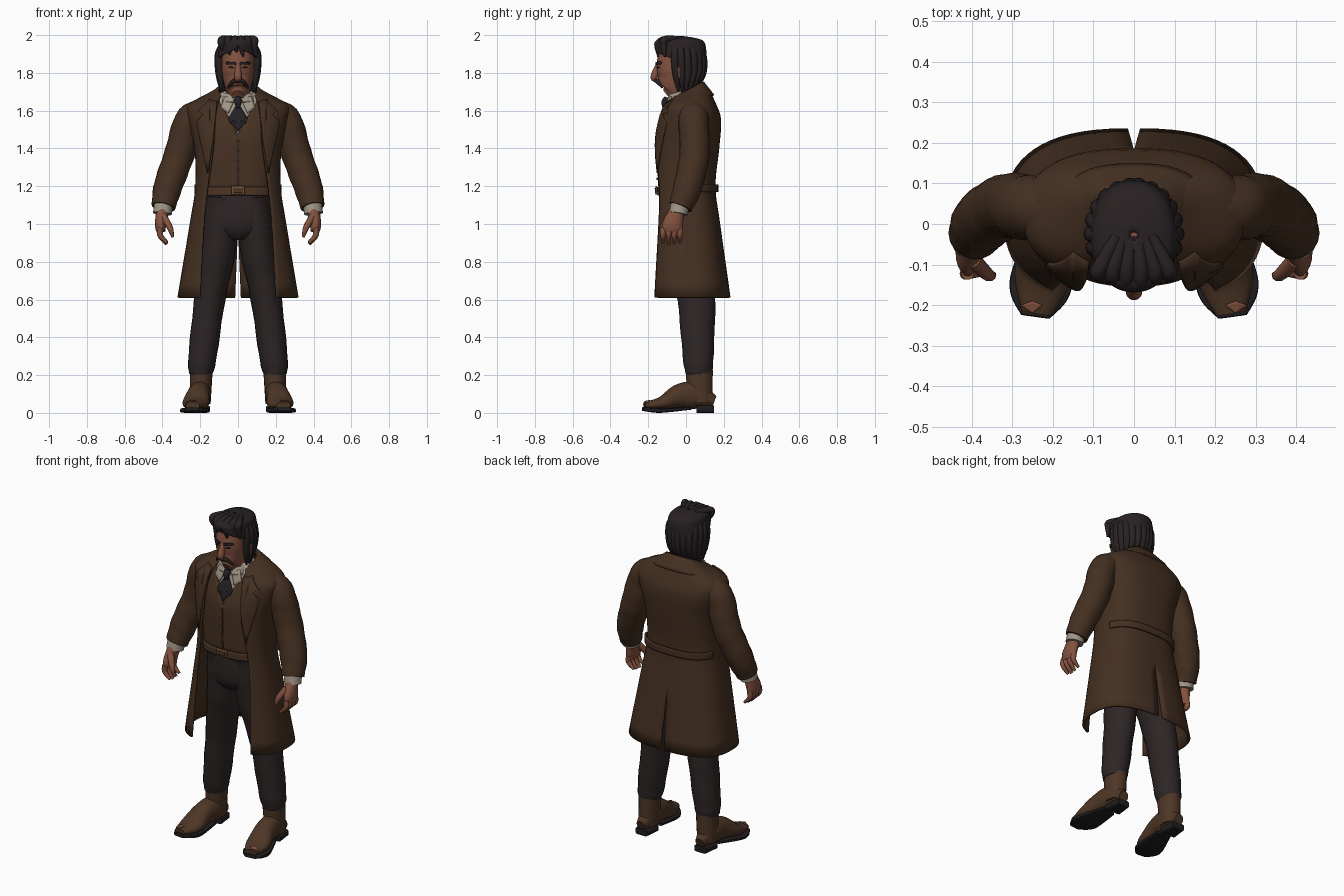
import bpy, bmesh
from math import sin, cos, pi, asin, copysign, radians
from mathutils import Vector
from mathutils.bvhtree import BVHTree

default_cube = bpy.data.objects.get("Cube")
if default_cube:
    bpy.data.objects.remove(default_cube, do_unlink=True)


def material(name, red, green, blue):
    colour = (red, green, blue, 1)
    mat = bpy.data.materials.new(name)
    mat.use_nodes = True
    mat.diffuse_color = colour
    shader = mat.node_tree.nodes["Principled BSDF"]
    shader.inputs["Base Color"].default_value = colour
    shader.inputs["Roughness"].default_value = .8
    return mat


COAT = material("coat brown", .058, .029, .015)
VEST = material("vest brown", .062, .031, .016)
TROUSERS = material("trouser charcoal", .027, .019, .019)
SKIN = material("skin", .23, .085, .05)
HAIR = material("dark hair", .021, .015, .016)
SHIRT = material("shirt cream", .36, .31, .25)
TIE = material("tie black", .017, .015, .018)
LEATHER = material("boot leather", .075, .037, .019)
SOLE = material("sole black", .014, .012, .012)
BRASS = material("buckle brass", .17, .09, .04)
parts = []


def finish(name, mesh, mat, mirror, thickness=0):
    bmesh.ops.recalc_face_normals(mesh, faces=mesh.faces)
    data = bpy.data.meshes.new(name)
    mesh.to_mesh(data)
    mesh.free()
    data.materials.append(mat)
    part = bpy.data.objects.new(name, data)
    bpy.context.scene.collection.objects.link(part)
    if mirror:
        part.modifiers.new("Mirror", 'MIRROR')
    if thickness:
        solidify = part.modifiers.new("Solidify", 'SOLIDIFY')
        solidify.thickness, solidify.offset = thickness, 0
    parts.append(part)
    return part


def spline(rows, steps):
    # Catmull-Rom interpolation of every column
    result = []
    last = len(rows) - 1
    for i in range(last):
        neighbours = (rows[max(i - 1, 0)], rows[i], rows[i + 1], rows[min(i + 2, last)])
        for step in range(steps):
            t = step / steps
            result.append([b + t / 2 * (c - a + t * (2*a - 5*b + 4*c - d + t * (3*(b - c) + d - a)))
                           for a, b, c, d in zip(*neighbours)])
    return result + [list(rows[-1])]


def skin_rings(name, rings, mat, closed, mirror, thickness=0):
    mesh = bmesh.new()
    loops = [[mesh.verts.new(point) for point in ring] for ring in rings]
    count = len(loops[0])
    for low, high in zip(loops, loops[1:]):
        for j in range(count if closed else count - 1):
            k = (j + 1) % count
            mesh.faces.new((low[j], low[k], high[k], high[j]))
    if closed:
        mesh.faces.new(loops[0][::-1])
        mesh.faces.new(loops[-1])
    return finish(name, mesh, mat, mirror, thickness)


def rounded(value, power):
    return copysign(abs(value) ** (2 / power), value)


def tube(name, mat, *rows, mirror=True, power=2, sides=20, wrinkle=0):
    # rows: centre x, y, z, then one radius or two, swept along the path
    rows = spline([row if len(row) > 4 else (*row, row[-1]) for row in rows], 6)
    points = [Vector(row[:3]) for row in rows]
    span = points[-1] - points[0]
    reference = Vector((0, 1, 0) if abs(span.x) > .8 * span.length else (1, 0, 0))
    rings = []
    for i, (*centre, wide, deep) in enumerate(rows):
        tangent = (points[min(i + 1, len(points) - 1)] - points[max(i - 1, 0)]).normalized()
        across = (reference - tangent * reference.dot(tangent)).normalized()
        along = tangent.cross(across)
        ring = []
        for j in range(sides):
            angle = 2 * pi * j / sides
            fold = 1 + wrinkle * sin(i * 1.7 + 2 * sin(angle))
            ring.append(points[i] + across * wide * fold * rounded(cos(angle), power)
                        + along * deep * fold * rounded(sin(angle), power))
        rings.append(ring)
    return skin_rings(name, rings, mat, True, mirror)


def level(z, width, front, back, edge=0, vent=0, drop=0):
    return (z, width, front, back, edge, vent, drop)


def garment(name, mat, *levels, power=2.6, start=None, segments=26):
    # half shells from the front edge round to the middle of the back
    rings = []
    for z, width, front, back, edge, vent, drop in spline(levels, 4):
        middle, half = (front + back) / 2, (back - front) / 2
        first = start or asin(min(1, max(0, edge) / width) ** (power / 2))
        final = pi - asin((max(0, vent) / width) ** (power / 2))
        ring = []
        for j in range(segments + 1):
            angle = first + (final - first) * j / segments
            y = middle - half * rounded(cos(angle), power)
            x = width * rounded(max(0, sin(angle)), power)
            ring.append((x, y, z - drop * (back - y) / (back - front)))
        rings.append(ring)
    return skin_rings(name, rings, mat, False, True, .012)


def drape(name, mat, target, *outline, gap=.005, down=False, mirror=True, thickness=.008):
    # flat outline cast onto the surface of another part
    graph = bpy.context.evaluated_depsgraph_get()
    graph.update()
    tree = BVHTree.FromObject(target, graph)
    mesh = bmesh.new()
    mesh.faces.new([mesh.verts.new((u, v, 1) if down else (u, -1, v)) for u, v in outline])
    bmesh.ops.triangulate(mesh, faces=mesh.faces[:])
    bmesh.ops.subdivide_edges(mesh, edges=mesh.edges[:], cuts=4, use_grid_fill=True)
    ray = Vector((0, 0, -1) if down else (0, 1, 0))
    hits = [(vert, tree.ray_cast(vert.co, ray)[3]) for vert in mesh.verts]
    found = [(vert.co.copy(), distance) for vert, distance in hits if distance is not None]
    for vert, distance in hits:
        if distance is None:
            distance = min(found, key=lambda hit: (hit[0] - vert.co).length)[1]
        vert.co += ray * (distance - gap)
    return finish(name, mesh, mat, mirror, thickness)


def band(half_width, bottom, top):
    return (0, bottom), (half_width, bottom), (half_width, top), (0, top)


# Long coat with open front and back vent
coat = garment("coat", COAT,
               level(z=.61, width=.315, front=-.19, back=.23, edge=.2, vent=.015),
               level(z=1, width=.25, front=-.175, back=.175, edge=.18),
               level(z=1.2, width=.22, front=-.17, back=.15, edge=.16),
               level(z=1.4, width=.225, front=-.17, back=.17, edge=.13),
               level(z=1.55, width=.26, front=-.14, back=.18, edge=.12),
               level(z=1.63, width=.26, front=-.11, back=.155, edge=.11, drop=.01),
               level(z=1.7, width=.16, front=-.08, back=.12, edge=.1, drop=.04),
               level(z=1.74, width=.1, front=-.06, back=.08, edge=.08, drop=.07))
garment("coat_collar", COAT,
        level(z=1.68, width=.18, front=-.1, back=.145, edge=.11, drop=.05),
        level(z=1.75, width=.1, front=-.06, back=.09, edge=.09, drop=.08))
garment("back_belt", COAT,
        level(z=1.17, width=.23, front=-.16, back=.165),
        level(z=1.21, width=.23, front=-.16, back=.165), start=radians(105))
drape("lapel", COAT, coat, (.11, 1.65), (.15, 1.66), (.21, 1.6), (.185, 1.58), (.22, 1.54),
      (.16, 1.27), (.13, 1.46), gap=.007)

# Sleeves, cuffs and hands
tube("sleeve", COAT, (.2, .04, 1.58, .08), (.26, .04, 1.54, .08), (.31, .045, 1.37, .08),
     (.37, .01, 1.2, .076), (.395, -.03, 1.09, .063), wrinkle=.02)
tube("shirt_cuff", SHIRT, (.394, -.03, 1.11, .05), (.4, -.04, 1.055, .05))
tube("palm", SKIN, (.395, -.04, 1.09, .035), (.41, -.07, 1, .03, .054), (.407, -.076, .96, .024, .052))
for finger in range(4):
    y = .03 * finger - .122
    lift = .008 * abs(finger - 1.3)
    tube(f"finger_{finger + 1}", SKIN, (.41, y, .98, .016), (.412, y, .94, .015),
         (.376, y, .89 + lift, .008), sides=10)
tube("thumb", SKIN, (.395, -.09, 1.04, .02), (.36, -.125, .98, .016), (.346, -.125, .93, .007), sides=10)

# Vest, shirt, neck tie and belt
vest = garment("vest", VEST,
               level(z=1.17, width=.185, front=-.138, back=.12),
               level(z=1.4, width=.195, front=-.145, back=.14),
               level(z=1.5, width=.205, front=-.135, back=.15, edge=.01),
               level(z=1.63, width=.2, front=-.09, back=.13, edge=.09),
               level(z=1.67, width=.14, front=-.07, back=.1, edge=.1))
shirt = garment("shirt", SHIRT,
                level(z=1.4, width=.18, front=-.125, back=.12),
                level(z=1.5, width=.19, front=-.115, back=.13),
                level(z=1.63, width=.17, front=-.075, back=.11),
                level(z=1.7, width=.07, front=-.06, back=.06))
garment("shirt_collar", SHIRT,
        level(z=1.645, width=.09, front=-.1, back=.065, edge=.02),
        level(z=1.72, width=.075, front=-.085, back=.06, edge=.035, drop=.035))
drape("collar_wing", SHIRT, shirt, (.015, 1.665), (.07, 1.675), (.09, 1.615), (.05, 1.585), gap=.014)
drape("tie_tail", TIE, shirt, (0, 1.65), (.014, 1.62), (.05, 1.56), (.04, 1.53), (.016, 1.56),
      (.015, 1.51), (0, 1.49), gap=.022)
tube("tie_knot", TIE, (0, -.1, 1.67, .014), (0, -.11, 1.645, .02), (0, -.115, 1.615, .01), mirror=False)
for button in range(5):
    corners = [(.008 * cos(a), 1.24 + .05 * button + .008 * sin(a)) for a in range(6)]
    drape(f"vest_button_{button + 1}", LEATHER, vest, *corners, mirror=False)
drape("vest_front_seam", SOLE, vest, *band(.002, 1.2, 1.48), gap=.001, thickness=.003)
belt = garment("belt", LEATHER,
               level(z=1.15, width=.188, front=-.145, back=.122),
               level(z=1.195, width=.188, front=-.148, back=.122))
drape("buckle", BRASS, belt, *band(.034, 1.155, 1.2))
drape("buckle_plate", LEATHER, belt, *band(.024, 1.165, 1.19), gap=.01, thickness=.004)

# Trousers
tube("trouser_leg", TROUSERS, (.2, .07, .2, .058, .066), (.19, .065, .28, .074, .08),
     (.15, .055, .6, .082, .1), (.1, .02, .9, .095, .12), (.085, 0, 1.15, .09, .13), wrinkle=.02)
tube("trouser_seat", TROUSERS, (0, .01, .93, .05, .08), (0, 0, 1, .155, .125), (0, 0, 1.18, .17, .13),
     mirror=False, power=2.5, sides=32)

# Boots
tube("boot_shaft", LEATHER, (.2, .075, .05, .055, .065), (.194, .07, .225, .06, .072))
foot = tube("boot_foot", LEATHER, (.2, .15, .06, .03), (.2, .06, .09, .057, .07), (.21, -.03, .09, .06, .065),
            (.225, -.13, .05, .07, .036), (.24, -.22, .04, .038, .018), power=2.2)
tube("boot_sole", SOLE, (.2, .02, .024, .045, .008), (.225, -.12, .013, .075, .012),
     (.236, -.18, .015, .07, .012), (.243, -.228, .02, .036, .01), power=5)
tube("boot_heel", SOLE, (.2, .148, .02, .04, .02), (.2, .055, .02, .052, .02), power=5)
drape("toe_scuff", SKIN, foot, (.225, -.2), (.25, -.19), (.28, -.2), (.25, -.22),
      gap=.002, down=True, thickness=.004)

# Head and face
tube("neck", SKIN, (0, .02, 1.58, .07), (0, -.025, 1.73, .06), mirror=False)
head = tube("head", SKIN, (0, -.095, 1.675, .03, .04), (0, -.07, 1.7, .06, .08), (0, -.05, 1.77, .08, .1),
            (0, -.045, 1.84, .086, .11), (0, -.035, 1.93, .08, .1), (0, -.035, 1.97, .04, .05),
            mirror=False, power=2.3, sides=32)
tube("nose", SKIN, (0, -.146, 1.85, .011), (0, -.168, 1.78, .02), (0, -.155, 1.764, .012), mirror=False)
tube("ear", SKIN, (.104, -.035, 1.775, .008), (.11, -.03, 1.83, .01, .018))
tube("moustache", HAIR, (0, -.157, 1.757, .011), (.025, -.152, 1.755, .012), (.055, -.126, 1.722, .005))
drape("eye", SOLE, head, (.02, 1.828), (.035, 1.822), (.052, 1.828), (.036, 1.836), gap=.002, thickness=.004)
drape("eyebrow", HAIR, head, (.014, 1.843), (.064, 1.846), (.06, 1.86), (.014, 1.856))

# Hair cap and locks
garment("hair_cap", HAIR,
        level(z=1.69, width=.07, front=-.06, back=.055, edge=.068),
        level(z=1.8, width=.1, front=-.13, back=.09, edge=.096),
        level(z=1.88, width=.106, front=-.15, back=.1, edge=.098),
        level(z=1.93, width=.1, front=-.16, back=.1, edge=.01),
        level(z=1.97, width=.085, front=-.15, back=.08),
        level(z=1.99, width=.01, front=-.04, back=-.02), power=2.2)
for lock in range(7):
    angle = radians(72 + 17 * lock)
    x, y = .1 * sin(angle), -.11 * cos(angle)
    tube(f"side_lock_{lock + 1}", HAIR, (x / 2, y / 2 - .03, 1.975, .015), (x, y - .025, 1.91, .02),
         (x, y - .02, 1.8, .02), (x * .9, y * .6 - .02, 1.7, .005), sides=10)
for lock in range(6):
    x = .034 * (lock - 2.5)
    tube(f"front_lock_{lock + 1}", HAIR, (x / 2, -.03, 1.98, .015), (x, -.11, 1.977, .02),
         (x, abs(x) * .4 - .153, 1.95, .02), (x + .012, abs(x) / 2 - .155, 1.91 - .025 * (lock % 2), .006),
         mirror=False, sides=10)

# Smooth shading with sharp creases kept
bpy.ops.object.select_all(action='DESELECT')
for part in parts:
    part.select_set(True)
bpy.context.view_layer.objects.active = parts[0]
bpy.ops.object.shade_smooth_by_angle(angle=radians(45))
